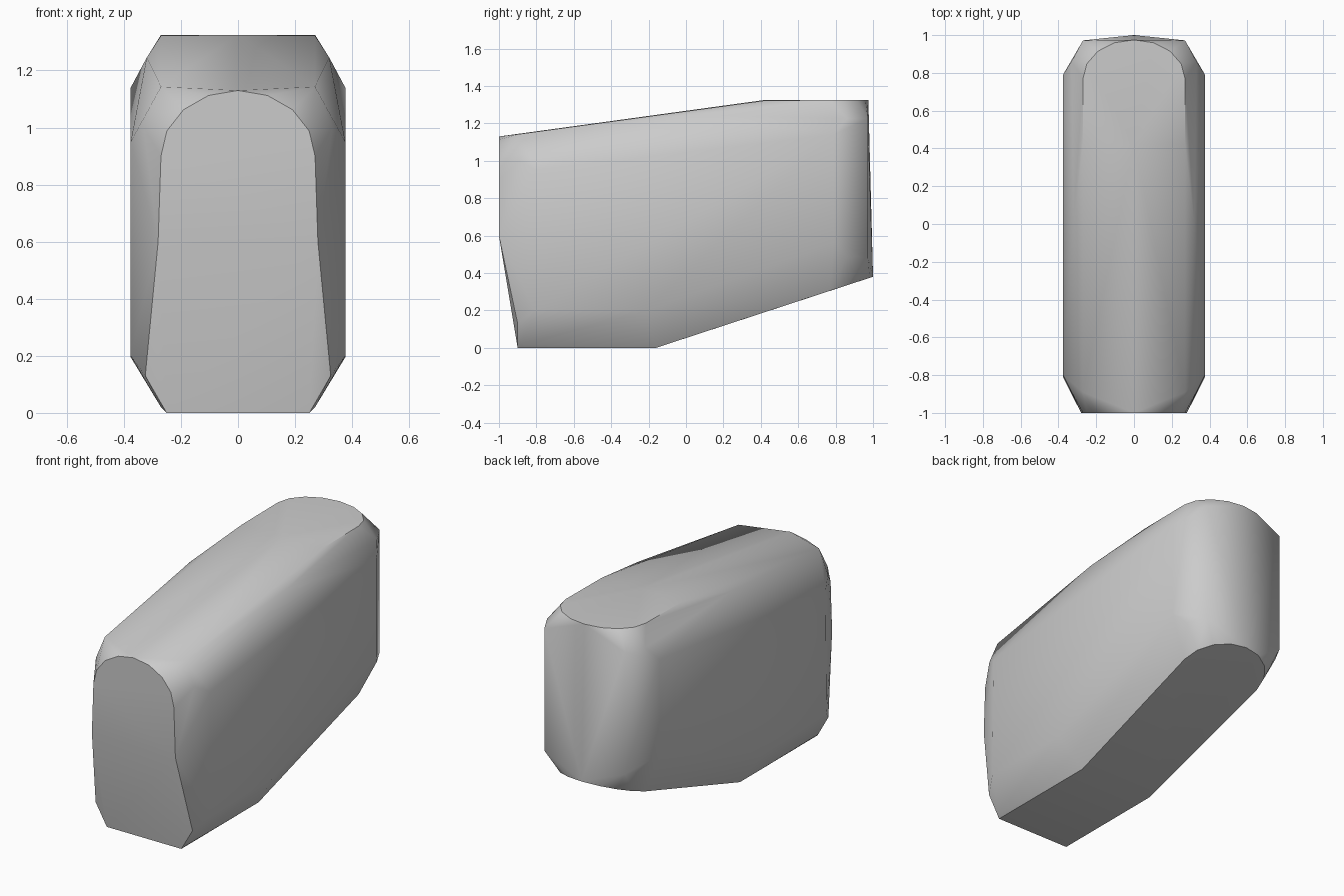
import bpy
import bmesh
from math import sin, cos, pi, radians

cube = bpy.data.objects.get("Cube")
if cube:
    bpy.data.objects.remove(cube, do_unlink=True)

HALF_WIDTH = 0.376
SHOULDER = 0.27


def rounded_end(straight, tip, steps=4):
    """Half of a rounded panel end, from its straight edge to the tip on the centre line."""
    points = []
    for i in range(steps + 1):
        a = pi / 2 * i / steps
        y, z = (s + (t - s) * sin(a) for s, t in zip(straight, tip))
        points.append((SHOULDER * cos(a), y, z))
    return points


# Flat side panel
side_outline = [(-0.8, 0.95), (-0.81, 0.2), (-0.22, 0.195), (0.79, 0.56), (0.79, 1.14)]
points = [(HALF_WIDTH, y, z) for y, z in side_outline]

# Rounded ends of the front, top and underside panels
points += rounded_end(straight=(-1, 0.9), tip=(-1, 1.13))
points += rounded_end(straight=(0.77, 1.325), tip=(0.975, 1.325))
points += rounded_end(straight=(0.77, 0.305), tip=(1, 0.38))

# Top panel: crowned, widest in the middle
points += [(SHOULDER, -0.89, 1.143), (0.32, 0, 1.245), (SHOULDER, 0.42, 1.322), (0, 0.42, 1.325)]

# Front panel: bends and widens towards the foot
points += [(0.28, -1, 0.6), (0.325, -0.9, 0.13), (0.33, -0.89, 1)]

# Flat base
points += [(0.25, -0.9, 0), (0.25, -0.16, 0), (0.27, -0.88, 0.02)]

# Chamfered back corner
for z in (0.485, 1.225):
    points += [(SHOULDER, 0.972, z), (0.33, 0.86, z)]

# Wrap the mirrored outline in one closed shell
bm = bmesh.new()
for x, y, z in points:
    bm.verts.new((x, y, z))
    if x > 0.001:
        bm.verts.new((-x, y, z))
bmesh.ops.remove_doubles(bm, verts=bm.verts[:], dist=0.0005)
hull = bmesh.ops.convex_hull(bm, input=bm.verts[:], use_existing_faces=False)
spare = {v for v in hull["geom_interior"] + hull["geom_unused"] if isinstance(v, bmesh.types.BMVert)}
bmesh.ops.delete(bm, geom=list(spare), context="VERTS")
bmesh.ops.dissolve_limit(bm, angle_limit=radians(1), verts=bm.verts[:], edges=bm.edges[:])
bmesh.ops.recalc_face_normals(bm, faces=bm.faces[:])

mesh = bpy.data.meshes.new("body_shell")
bm.to_mesh(mesh)
bm.free()
body = bpy.data.objects.new("body_shell", mesh)
bpy.context.collection.objects.link(body)

# Single grey finish
grey = bpy.data.materials.new("plain_grey")
grey.use_nodes = True
colour = (0.6, 0.6, 0.6, 1)
grey.diffuse_color = colour
grey.node_tree.nodes["Principled BSDF"].inputs["Base Color"].default_value = colour
mesh.materials.append(grey)

# Soft shading that keeps the hard panel edges
bpy.context.view_layer.objects.active = body
body.select_set(True)
bpy.ops.object.shade_smooth_by_angle(angle=radians(42))
